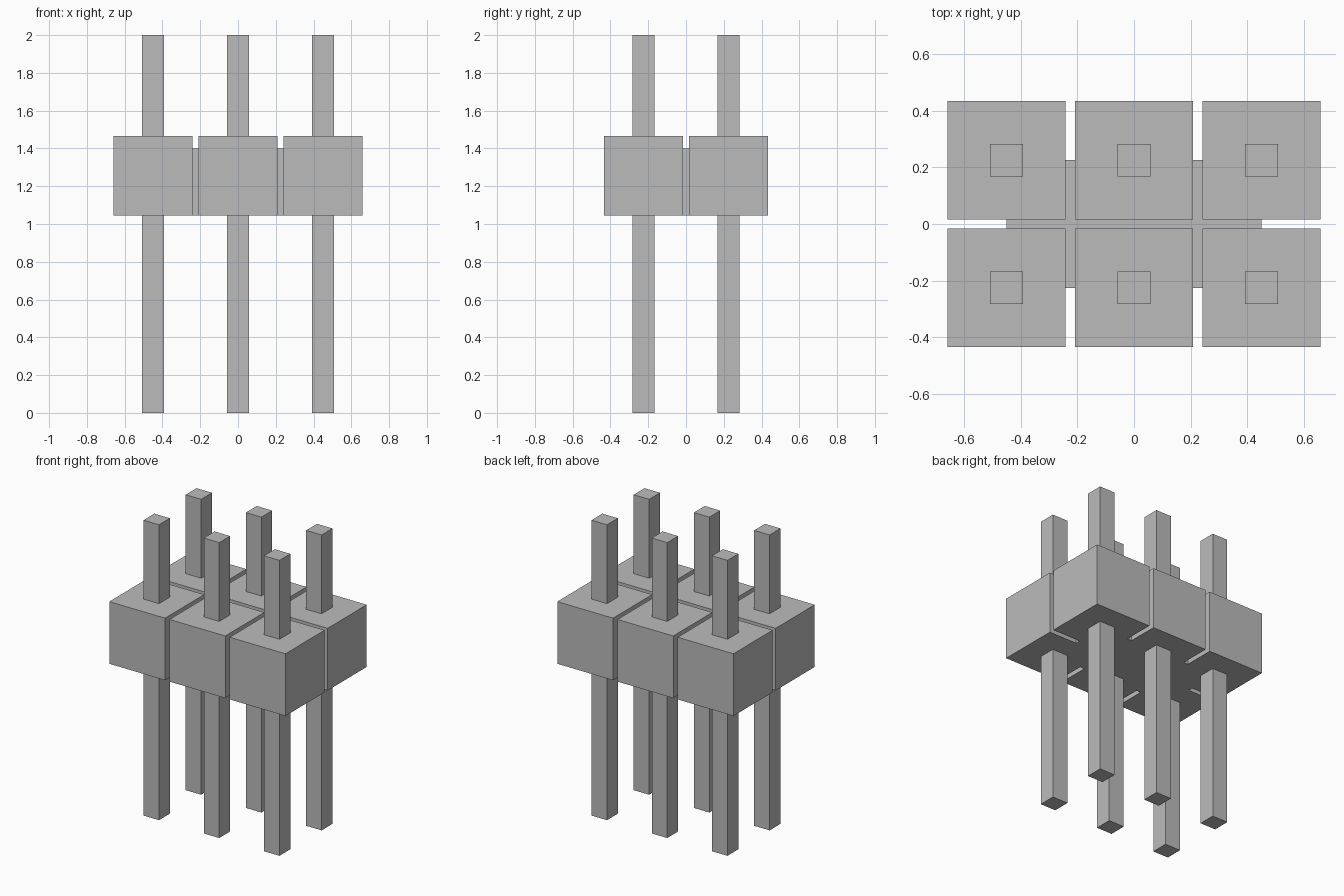
import bpy

cube = bpy.data.objects.get("Cube")
if cube:
    bpy.data.objects.remove(cube, do_unlink=True)

grey = bpy.data.materials.new("plain grey")
grey.use_nodes = True
colour = (0.5, 0.5, 0.5, 1)
grey.diffuse_color = colour
grey.node_tree.nodes["Principled BSDF"].inputs["Base Color"].default_value = colour

PITCH = 0.451
BLOCK = 0.418
PIN = 0.116
BASE, WEB_TOP, BLOCK_TOP, PIN_TOP = 1.045, 1.40, 1.466, 2.0


def box(name, x, y, width, depth, bottom, top):
    """Flat-faced box with its footprint centred on x, y."""
    bpy.ops.mesh.primitive_cube_add(size=1, location=(x, y, (bottom + top) / 2))
    obj = bpy.context.object
    obj.name = name
    obj.scale = (width, depth, top - bottom)
    bpy.ops.object.transform_apply(location=False, rotation=False, scale=True)
    obj.data.materials.append(grey)
    return obj


# Two rows of three housings, each with a square pin through it
for row, y in (("front", -PITCH / 2), ("back", PITCH / 2)):
    for column, x in (("right", -PITCH), ("middle", 0), ("left", PITCH)):
        box(f"{row}_{column}_housing", x, y, BLOCK, BLOCK, BASE, BLOCK_TOP)
        box(f"{row}_{column}_pin", x, y, PIN, PIN, 0, PIN_TOP)

# Recessed webs filling the gaps between housings
gap = PITCH - BLOCK
box("long_web", 0, 0, 2 * PITCH, gap, BASE, WEB_TOP)
for side, x in (("right", -PITCH / 2), ("left", PITCH / 2)):
    box(f"{side}_cross_web", x, 0, gap, PITCH, BASE, WEB_TOP)
